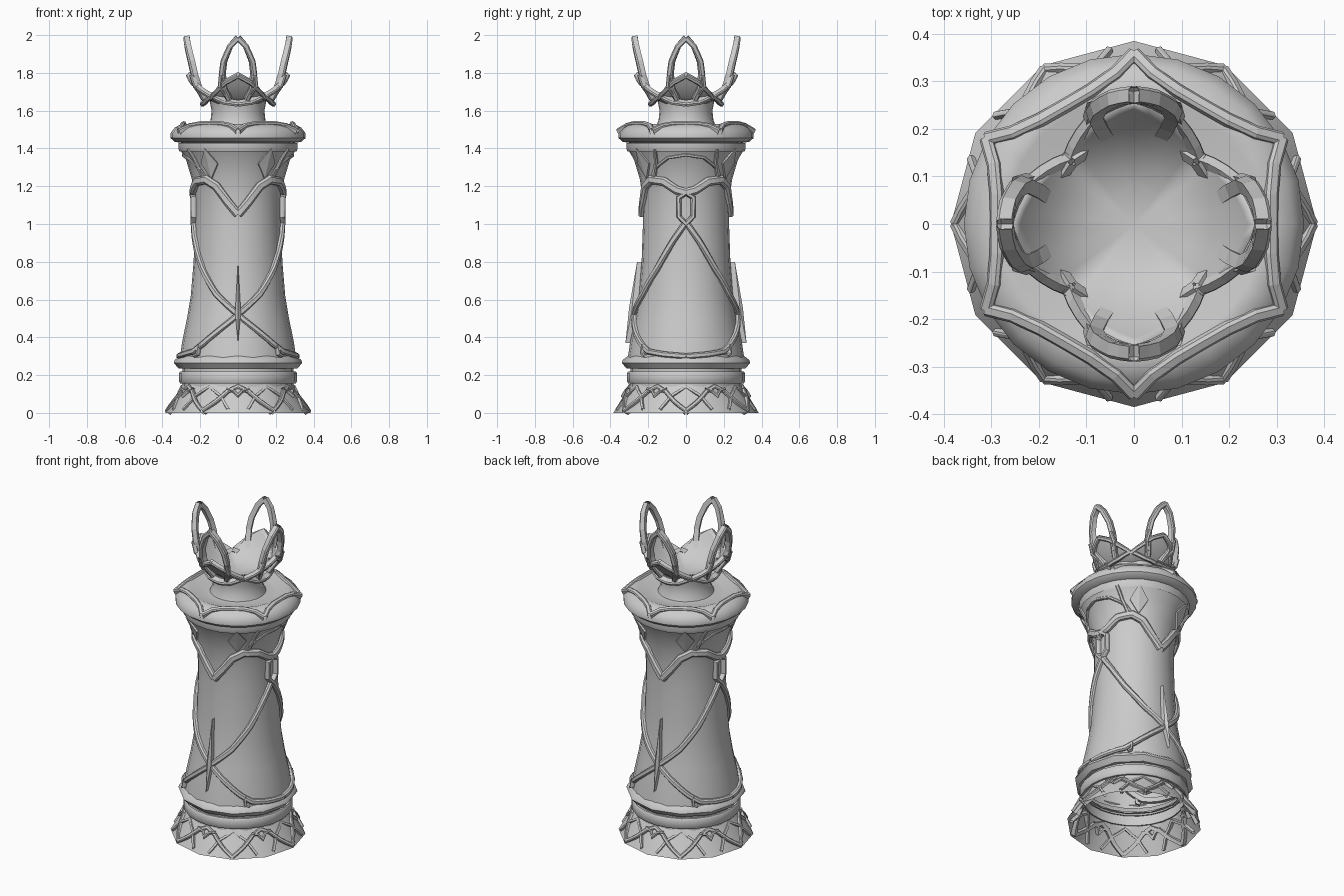
import bpy, bmesh, math
from mathutils import Vector

cube = bpy.data.objects.get("Cube")
if cube:
    bpy.data.objects.remove(cube, do_unlink=True)

stone = bpy.data.materials.new("pale_grey_stone")
stone.use_nodes = True
GREY = (0.6, 0.6, 0.6, 1)
stone.diffuse_color = GREY
stone.node_tree.nodes["Principled BSDF"].inputs["Base Color"].default_value = GREY


def polar(deg, r, z):
    a = math.radians(deg)          # zero degrees is the front
    return Vector((r * math.sin(a), -r * math.cos(a), z))


def finish(name, bm, smooth=None):
    bmesh.ops.recalc_face_normals(bm, faces=bm.faces)
    mesh = bpy.data.meshes.new(name)
    bm.to_mesh(mesh)
    bm.free()
    mesh.materials.append(stone)
    obj = bpy.data.objects.new(name, mesh)
    bpy.context.collection.objects.link(obj)
    if smooth:
        bpy.ops.object.select_all(action='DESELECT')
        obj.select_set(True)
        bpy.context.view_layer.objects.active = obj
        bpy.ops.object.shade_smooth_by_angle(angle=math.radians(smooth))
    return obj


def grid(name, rows, closed=True, smooth=None):
    """Skin a list of equal rows of points."""
    bm = bmesh.new()
    vs = [[bm.verts.new(p) for p in row] for row in rows]
    n = len(rows[0])
    for a, b in zip(vs, vs[1:]):
        for i in range(n if closed else n - 1):
            j = (i + 1) % n
            bm.faces.new((a[i], a[j], b[j], b[i]))
    bmesh.ops.remove_doubles(bm, verts=bm.verts, dist=1e-5)
    return finish(name, bm, smooth)


def lathe(name, profile, sides, smooth=35):
    return grid(name, [[polar(360 * i / sides, r, z) for i in range(sides)]
                       for r, z in profile], True, smooth)


def radius(profile, z):
    for (r0, z0), (r1, z1) in zip(profile, profile[1:]):
        if z0 <= z <= z1:
            return r0 + (r1 - r0) * (z - z0) / (z1 - z0)
    return profile[-1][0] if z > profile[-1][1] else profile[0][0]


def strap(name, pts, width, height, tilt=0.0, sink=0.02, profile=None, cuts=3):
    """Raised bevelled moulding along (angle, z, radius) points."""
    fine = []
    for p, q in zip(pts, pts[1:]):
        for k in range(cuts):
            fine.append([a + (b - a) * k / cuts for a, b in zip(p, q)])
    fine.append(list(pts[-1]))
    pos = [polar(p[0], radius(profile, p[1]) if profile else p[2], p[1]) for p in fine]
    rows = []
    for i, p in enumerate(pos):
        ahead = (pos[min(i + 1, len(pos) - 1)] - p).normalized()
        back = (p - pos[max(i - 1, 0)]).normalized()
        t = (ahead + back).normalized()
        n = polar(fine[i][0], math.cos(tilt), math.sin(tilt))
        n = (n - t * n.dot(t)).normalized()
        ref = ahead if ahead.length > 0 else back
        side = n.cross(t) * (width / 2 / max(0.5, t.dot(ref)))
        rows.append([p - side - n * sink, p - side + n * height * 0.5,
                     p - side * 0.55 + n * height, p + side * 0.55 + n * height,
                     p + side + n * height * 0.5, p + side - n * sink])
    return grid(name, rows)


def gem(name, deg, outline, height, profile):
    """Low pointed plate: outline of (angle offset, z) around a raised middle."""
    bm = bmesh.new()
    ring = [polar(deg + a, radius(profile, z) + height, z) for a, z in outline]
    root = [polar(deg + a, radius(profile, z) - 0.02, z) for a, z in outline]
    mid = bm.verts.new(sum(ring, Vector()) / len(ring) + polar(deg, height * 0.5, 0))
    ring, root = [[bm.verts.new(p) for p in r] for r in (ring, root)]
    for i in range(len(ring)):
        j = (i + 1) % len(ring)
        bm.faces.new((ring[i], ring[j], mid))
        bm.faces.new((root[i], root[j], ring[j], ring[i]))
    finish(name, bm)


# Flared open foot, neck ring and column
FOOT = [(0.385, 0), (0.355, 0.05), (0.325, 0.1), (0.295, 0.15)]
BODY = [(0.31, 0.28), (0.295, 0.38), (0.27, 0.5), (0.25, 0.62), (0.235, 0.8),
        (0.228, 1.0), (0.23, 1.14), (0.245, 1.24), (0.275, 1.34), (0.31, 1.4)]
lathe("foot", FOOT, 12)
lathe("neck_ring", [(0.285, 0.155), (0.305, 0.155), (0.312, 0.165), (0.312, 0.21),
                    (0.305, 0.22), (0.285, 0.22)], 24)
lathe("inner_collar", [(0.293, 0.14), (0.293, 0.25)], 24)
lathe("column_skirt", [(0.285, 0.235), (0.315, 0.235), (0.34, 0.265), (0.335, 0.28),
                       (0.31, 0.3)], 12)
lathe("column", BODY, 24, 45)
lathe("column_top_band", [(0.31, 1.385), (0.316, 1.4), (0.316, 1.43), (0.28, 1.43)], 24)
lathe("rim", [(0.3, 1.43), (0.335, 1.435), (0.358, 1.455), (0.358, 1.48), (0.335, 1.51),
              (0.30, 1.53), (0.27, 1.53), (0.22, 1.51), (0.16, 1.515), (0.145, 1.55),
              (0.14, 1.6), (0.15, 1.65)], 24, 40)

# Foot arches and small chevrons, scalloped rim moulding
for k in range(6):
    c = 60 * k
    strap("foot_arch", [(c - 30, 0.012), (c - 20, 0.06), (c - 10, 0.115), (c, 0.14),
                        (c + 10, 0.115), (c + 20, 0.06), (c + 30, 0.012)],
          0.022, 0.008, 0.5, 0.03, FOOT, 2)
    strap("foot_chevron", [(c - 11, 0.125), (c - 4, 0.115), (c, 0.09), (c + 4, 0.115),
                           (c + 11, 0.125)], 0.014, 0.012, 0.5, 0.03, FOOT, 1)
    strap("foot_side_arch", [(c + 8, 0.02), (c + 16, 0.09), (c + 30, 0.14),
                             (c + 44, 0.09), (c + 52, 0.02)],
          0.014, 0.004, 0.5, 0.03, FOOT, 2)
    strap("rim_scallop", [(c, 1.495, 0.358), (c + 7, 1.52, 0.32), (c + 18, 1.53, 0.295),
                          (c + 30, 1.53, 0.288), (c + 42, 1.53, 0.295),
                          (c + 53, 1.52, 0.32), (c + 60, 1.495, 0.358)],
          0.028, 0.012, 1.1, 0.02, None, 1)

# Column straps, mirrored about the front and repeated on the back
for turn in (0, 180):
    for s in (1, -1):
        def path(*pts):
            return [(turn + s * a, z) for a, z in pts]
        strap("heart_top_strap", path((0, 1.05), (14, 1.12), (28, 1.2), (42, 1.235),
                                      (62, 1.225), (78, 1.18), (90, 1.165)),
              0.045, 0.022, profile=BODY)
        strap("side_link_strap", path((90, 1.165), (81, 1.14), (81, 1.04), (90, 1.0)),
              0.025, 0.024, profile=BODY, cuts=2)
        strap("crossing_strap", path((90, 1.01), (73, 0.91), (52, 0.77), (27, 0.63),
                                     (0, 0.52)), 0.032, 0.02, profile=BODY, cuts=4)
        strap("lower_strap", path((0, 0.52), (20, 0.44), (38, 0.365), (50, 0.325),
                                  (68, 0.31), (90, 0.3)), 0.03, 0.018, profile=BODY)
        strap("skirt_hook", path((42, 0.36), (43, 0.31), (47, 0.3)),
              0.016, 0.022, profile=BODY, cuts=1)
        strap("side_panel_edge", path((90, 1.365), (70, 1.35), (50, 1.29), (42, 1.235)),
              0.016, 0.008, profile=BODY)
        strap("upper_brace", path((48, 1.25), (54, 1.32), (58, 1.4)),
              0.02, 0.012, profile=BODY)
        gem("diamond", turn + s * 34, [(-11, 1.32), (0, 1.24), (11, 1.32), (0, 1.4)],
            0.01, BODY)
    gem("front_spike", turn, [(-3, 0.53), (0, 0.37), (3, 0.53), (0, 0.8)], 0.024, BODY)


# Crown cup with four raised points
def tent(deg):
    return 1 - abs((deg + 45) % 90 - 45) / 45


def cup_row(t):
    row = []
    for i in range(48):
        d = 7.5 * i
        c = tent(d)
        row.append(polar(d, (0.195 + 0.06 * c) * t ** 0.6,
                         1.625 + (0.05 + 0.13 * c) * t ** 1.6))
    return row


cup = grid("crown_cup", [cup_row(t) for t in (0, 0.15, 0.35, 0.55, 0.75, 0.9, 1)],
           True, 50)
shell = cup.modifiers.new("thickness", 'SOLIDIFY')
shell.thickness = 0.012

# Crown mouldings and open leaf prongs
for k in range(4):
    c = 90 * k
    for s in (1, -1):
        strap("cup_rim_strap", [(c, 1.785, 0.262), (c + s * 15, 1.75, 0.25),
                                (c + s * 30, 1.705, 0.222), (c + s * 45, 1.67, 0.195)],
              0.024, 0.012, -0.5, 0.015, None, 2)
        strap("cup_lower_strap", [(c, 1.635, 0.185), (c + s * 22, 1.645, 0.19),
                                  (c + s * 45, 1.68, 0.195)],
              0.024, 0.015, -0.6, 0.02, None, 2)
        strap("crown_prong", [(c + s * 15, 1.66, 0.185), (c + s * 19, 1.72, 0.225),
                              (c + s * 20, 1.79, 0.25), (c + s * 17, 1.86, 0.262),
                              (c + s * 9, 1.94, 0.272), (c, 1.985, 0.275)],
              0.03, 0.014, -0.2, 0.02, None, 2)
        strap("prong_brace", [(c + s * 18, 1.68, 0.2), (c + s * 23, 1.73, 0.245),
                              (c + s * 20, 1.79, 0.262)],
              0.02, 0.012, -0.4, 0.015, None, 1)
